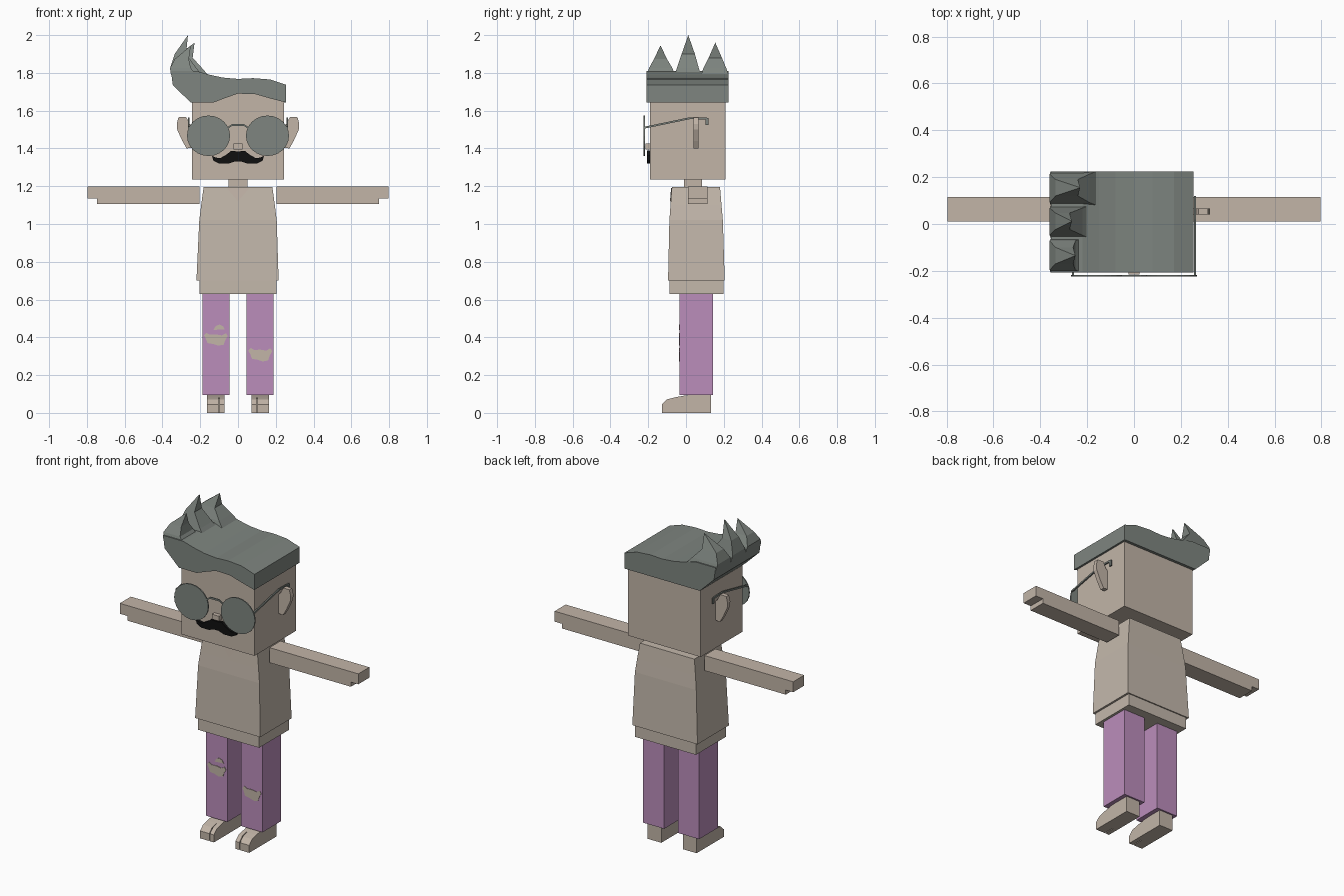
import bpy, bmesh, math

cube = bpy.data.objects.get("Cube")
if cube:
    bpy.data.objects.remove(cube, do_unlink=True)


def material(name, rgb):
    m = bpy.data.materials.new(name)
    m.use_nodes = True
    m.diffuse_color = (*rgb, 1)
    m.node_tree.nodes["Principled BSDF"].inputs["Base Color"].default_value = (*rgb, 1)
    return m


SKIN = material("skin", (0.54, 0.46, 0.39))
SHIRT = material("shirt", (0.55, 0.48, 0.41))
HAIR = material("hair_grey", (0.21, 0.235, 0.215))
PURPLE = material("purple_trousers", (0.5, 0.27, 0.5))
BLACK = material("black", (0.005, 0.005, 0.005))


def loft(name, rings, mat):
    """Skin a stack of equally sized rings; a one-point last ring makes a tip."""
    bm = bmesh.new()
    vs = [[bm.verts.new(p) for p in r] for r in rings]
    n = len(vs[0])
    for a, b in zip(vs, vs[1:]):
        for i in range(n):
            j = (i + 1) % n
            if len(b) == 1:
                bm.faces.new((a[i], a[j], b[0]))
            else:
                bm.faces.new((a[i], a[j], b[j], b[i]))
    bm.faces.new(vs[0])
    if len(vs[-1]) > 2:
        bm.faces.new(vs[-1])
    bmesh.ops.recalc_face_normals(bm, faces=bm.faces)
    mesh = bpy.data.meshes.new(name)
    bm.to_mesh(mesh)
    bm.free()
    mesh.materials.append(mat)
    ob = bpy.data.objects.new(name, mesh)
    bpy.context.collection.objects.link(ob)
    return ob


def prism_y(name, pts, y0, y1, mat, s=1):
    return loft(name, [[(s * x, y, z) for x, z in pts] for y in (y0, y1)], mat)


def prism_x(name, pts, x0, x1, mat, s=1):
    return loft(name, [[(s * x, y, z) for y, z in pts] for x in (x0, x1)], mat)


def rect(x0, x1, y0, y1, z):
    return [(x0, y0, z), (x1, y0, z), (x1, y1, z), (x0, y1, z)]


def box(name, x, y, z, mat):
    return loft(name, [rect(*x, *y, h) for h in z], mat)


def ribbon(path, t):
    """Outline of a thin strip following a path."""
    return [(a, b + t) for a, b in path] + [(a, b - t) for a, b in reversed(path)]


# Head, neck and nose
box("head", (-0.243, 0.243), (-0.19, 0.208), (1.235, 1.72), SKIN)
box("neck", (-0.05, 0.05), (-0.01, 0.085), (1.18, 1.25), SKIN)
box("nose", (-0.024, 0.024), (-0.215, -0.18), (1.395, 1.425), SKIN)

# Shirt body with hem and neckline
loft("shirt", [rect(-0.22, 0.215, -0.095, 0.205, 0.70),
               rect(-0.205, 0.205, -0.088, 0.195, 1.02),
               rect(-0.195, 0.195, -0.082, 0.188, 1.10),
               rect(-0.182, 0.182, -0.075, 0.18, 1.195)], SHIRT)
box("shirt_hem", (-0.205, 0.203), (-0.088, 0.198), (0.63, 0.71), SHIRT)
loft("neckline", [[(-0.06, y - 0.003, 1.19), (0.06, y - 0.003, 1.19), (0, y - 0.009, 1.12)]
                  for y in (-0.076, -0.07)], SKIN)

# Hair cap: level hairline at the back, raised hairline in front
hair_top = [(0.255, 1.737), (0.17, 1.765), (0.08, 1.772), (0, 1.768), (-0.08, 1.775),
            (-0.15, 1.79), (-0.22, 1.81), (-0.355, 1.81), (-0.345, 1.735), (-0.25, 1.643)]
fringe = [(-0.13, 1.643), (-0.06, 1.67), (0, 1.69), (0.09, 1.688), (0.17, 1.665), (0.255, 1.643)]
level = [(x, 1.643) for x, z in fringe]
loft("hair", [[(x, y, z) for x, z in hair_top + low]
              for y, low in ((-0.208, fringe), (-0.188, fringe), (-0.187, level), (0.225, level))], HAIR)

# Swept hair spikes
for name, y0, y1, ty, tx, h, reach in (("front", -0.208, -0.06, -0.135, -0.25, 1.945, -0.22),
                                       ("middle", -0.06, 0.08, 0.012, -0.265, 2.0, -0.19),
                                       ("back", 0.08, 0.225, 0.155, -0.23, 1.96, -0.16)):
    mid = 1.8 + (h - 1.8) * 0.5
    loft("hair_spike_" + name,
         [rect(-0.355, reach, y0, y1, 1.79),
          rect(-0.36, reach - 0.03, y0 + 0.012, y1 - 0.012, 1.825),
          rect(-0.335, tx - 0.01, ty - 0.035, ty + 0.035, mid),
          [(tx, ty, h)]], HAIR)

# Moustache outline mirrored from one half
half = [(0.012, 1.385), (0.035, 1.388), (0.06, 1.368), (0.095, 1.348), (0.12, 1.352),
        (0.138, 1.362), (0.13, 1.335), (0.10, 1.32), (0.05, 1.32), (0.015, 1.332)]
prism_y("moustache", half + [(-x, z) for x, z in reversed(half)], -0.207, -0.185, BLACK)

# Glasses bridge
prism_y("glasses_bridge", ribbon([(-0.06, 1.505), (-0.03, 1.525), (0.03, 1.525), (0.06, 1.505)], 0.005),
        -0.224, -0.217, HAIR)

ear = [(0.235, 1.405), (0.272, 1.40), (0.295, 1.44), (0.322, 1.50), (0.324, 1.53),
       (0.315, 1.565), (0.275, 1.567), (0.256, 1.53), (0.235, 1.51)]
arm = [(0.203, 1.107), (0.747, 1.107), (0.747, 1.135), (0.797, 1.135), (0.797, 1.198), (0.203, 1.198)]
lens = [(0.156 + 0.114 * math.cos(a), 1.467 + 0.107 * math.sin(a))
        for a in (math.tau * i / 24 for i in range(24))]
temple = [(-0.22, 1.51), (-0.1, 1.535), (0.02, 1.56), (0.11, 1.558)]
heel = [(0.133, 0), (0.133, 0.1), (0.0, 0.093), (-0.06, 0.082), (-0.06, 0)]
toe = [(-0.06, 0), (-0.06, 0.082), (-0.1, 0.072), (-0.127, 0.045), (-0.127, 0)]

# Paired parts
for side, s in (("left", 1), ("right", -1)):
    prism_y(side + "_ear", ear, 0.04, 0.066, SKIN, s)
    prism_y(side + "_arm", arm, 0.01, 0.115, SKIN, s)
    prism_y(side + "_lens", lens, -0.224, -0.217, HAIR, s)
    prism_x(side + "_temple", ribbon(temple, 0.005), 0.256, 0.264, HAIR, s)
    box(side + "_temple_tip", sorted((0.256 * s, 0.264 * s)), (0.103, 0.119), (1.525, 1.56), HAIR)
    box(side + "_trouser_leg", sorted((0.046 * s, 0.188 * s)), (-0.035, 0.143), (0.095, 0.64), PURPLE)
    prism_x(side + "_foot", heel, 0.072, 0.164, SKIN, s)
    prism_x(side + "_big_toe", toe, 0.072, 0.098, SKIN, s)
    prism_x(side + "_toes", toe, 0.103, 0.164, SKIN, s)

# Torn trouser patches, as thin plates
tear = [(-1, 0.6), (-0.85, 0.1), (-0.7, -0.6), (-0.2, -0.75), (0.2, -1), (0.65, -0.85), (0.8, -0.1),
        (1, 0.5), (0.85, 0.95), (0.5, 0.6), (0, 0.75), (-0.5, 0.7), (-0.8, 1)]
flap = [(-1, -0.8), (1, -0.6), (0.7, 0.4), (0.1, 1), (-0.6, 0.5)]
for name, shape, cx, cz, w, h in (("right_knee_tear", tear, -0.117, 0.39, 0.063, 0.034),
                                  ("right_upper_tear", flap, -0.1, 0.452, 0.03, 0.016),
                                  ("left_knee_tear", tear, 0.118, 0.308, 0.063, 0.036)):
    prism_y(name, [(cx + w * x, cz + h * z) for x, z in shape], -0.038, -0.033, SKIN)
